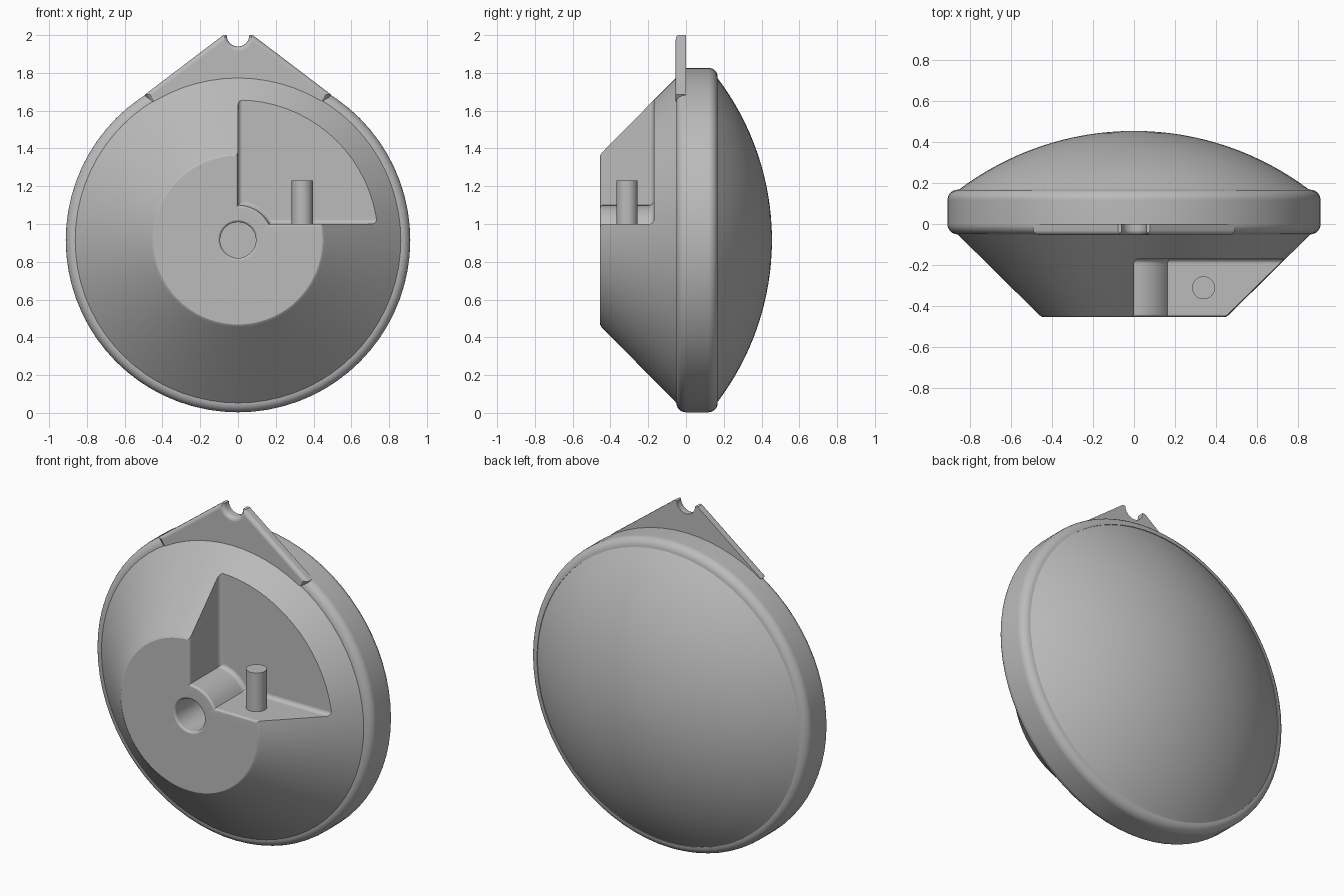
import bpy, bmesh
from math import sin, cos, pi, asin, acos, sqrt, radians

if "Cube" in bpy.data.objects:
    bpy.data.objects.remove(bpy.data.objects["Cube"])

CZ, R = 0.915, 0.912          # disc centre height and radius
FRONT, FLOOR = -0.455, -0.17  # hub face and pocket floor

grey = bpy.data.materials.new("plain grey")
grey.use_nodes = True
grey.diffuse_color = (0.5, 0.5, 0.5, 1)
grey.node_tree.nodes["Principled BSDF"].inputs["Base Color"].default_value = (0.5, 0.5, 0.5, 1)


def finish(name, bm):
    bmesh.ops.remove_doubles(bm, verts=bm.verts[:], dist=0.0004)
    bmesh.ops.recalc_face_normals(bm, faces=bm.faces[:])
    mesh = bpy.data.meshes.new(name)
    bm.to_mesh(mesh)
    bm.free()
    mesh.materials.append(grey)
    ob = bpy.data.objects.new(name, mesh)
    bpy.context.collection.objects.link(ob)
    return ob


def lathe(name, profile, steps):
    """Turn (radius, y) points around the disc axis."""
    bm = bmesh.new()
    vs = [bm.verts.new((r, y, CZ)) for r, y in profile]
    es = [bm.edges.new(pair) for pair in zip(vs, vs[1:])]
    bmesh.ops.spin(bm, geom=vs + es, cent=(0, 0, CZ), axis=(0, 1, 0),
                   angle=2 * pi, steps=steps)
    return finish(name, bm)


def loft(name, outline, stations):
    """Join outlines with a given offset at each y station."""
    bm = bmesh.new()
    rings = [[bm.verts.new((x, y, z)) for x, z in outline(d)] for y, d in stations]
    for a, b in zip(rings, rings[1:]):
        for i in range(len(a)):
            bm.faces.new((a[i - 1], a[i], b[i], b[i - 1]))
    bm.faces.new(rings[0])
    bm.faces.new(rings[-1])
    return finish(name, bm)


def select(ob):
    bpy.ops.object.select_all(action='DESELECT')
    ob.select_set(True)
    bpy.context.view_layer.objects.active = ob


def cut(ob, cutter):
    mod = ob.modifiers.new("cut", 'BOOLEAN')
    mod.operation, mod.solver, mod.object = 'DIFFERENCE', 'EXACT', cutter
    select(ob)
    bpy.ops.object.modifier_apply(modifier=mod.name)
    bpy.data.objects.remove(cutter)


def smooth(ob):
    select(ob)
    bpy.ops.object.shade_smooth_by_angle(angle=radians(20))
    mod = ob.modifiers.new("even shading", 'WEIGHTED_NORMAL')
    mod.keep_sharp = True


def quarter(n):
    return [i * pi / 2 / n for i in range(n + 1)]


# Disc body: hub face, cone, rounded rim, shallow dome
f = 0.05
profile = [(0, FRONT), (0.447, FRONT), (0.461, FRONT + 0.008), (R - f, -0.051)]
profile += [(R - f + f * sin(a), -0.001 - f * cos(a)) for a in quarter(6)]
profile += [(R - f + f * cos(a), 0.118 + f * sin(a)) for a in quarter(6)]
dome_r = 1.42
edge = asin((R - f) / dome_r)
profile += [(dome_r * sin(edge * t / 16), 0.455 - dome_r + dome_r * cos(edge * t / 16))
            for t in range(16, -1, -1)]
body = lathe("disc_body", profile, 72)


# Quarter pocket wrapped around the hub ring
def pocket_outline(d):
    r, left, low = 0.185 - d, -d, 1.0 - d
    start, end = acos(left / r), asin((low - CZ) / r)
    pts = [(r * cos(start + (end - start) * i / 8), CZ + r * sin(start + (end - start) * i / 8))
           for i in range(9)]
    return pts + [(1.1, low), (1.1, 1.95), (left, 1.95)]


f = 0.025
lip = 0.015
stations = [(FLOOR - f + f * cos(a), -f + f * sin(a)) for a in quarter(5)]
stations += [(FRONT + lip - lip * sin(a), lip - lip * cos(a)) for a in quarter(4)]
stations += [(FRONT - 0.1, lip)]
cut(body, loft("pocket_cutter", pocket_outline, stations))

# Centre bore with a softened mouth
bore = 0.095
mouth = [(bore + lip - lip * cos(a), FRONT + lip - lip * sin(a)) for a in quarter(4)]
cut(body, lathe("bore_cutter", [(0, FLOOR), (bore, FLOOR)] + mouth
                + [(bore + lip, -0.6), (0, -0.6)], 36))
smooth(body)


# Hanging tab with a round notch at its tip
def tab_outline(d):
    k, r = 1.317, 0.06 + d
    c = 0.078 - d / 0.605
    t = max(0, (-k * c + sqrt((k * c) ** 2 - (1 + k * k) * (c * c - r * r))) / (1 + k * k))
    half = [(0.3, 1.4), (c + k * 0.315, 1.685), (c + k * t, 2 - t)]
    a0 = asin(t / r)
    arc = [(r * cos(a0 + (pi - 2 * a0) * i / 16), 2 - r * sin(a0 + (pi - 2 * a0) * i / 16))
           for i in range(17)]
    return half + arc + [(-x, z) for x, z in reversed(half)]


f = 0.025
tab = loft("hanging_tab", tab_outline, [(0, 0)] +
           [(-0.03 - f * sin(a), f - f * cos(a)) for a in quarter(5)])
smooth(tab)

# Upright peg standing on the pocket ledge
bpy.ops.mesh.primitive_cylinder_add(vertices=32, radius=0.056, depth=0.25,
                                    location=(0.34, -0.312, 1.105))
peg = bpy.context.object
peg.name = "upright_peg"
peg.data.materials.append(grey)
smooth(peg)
